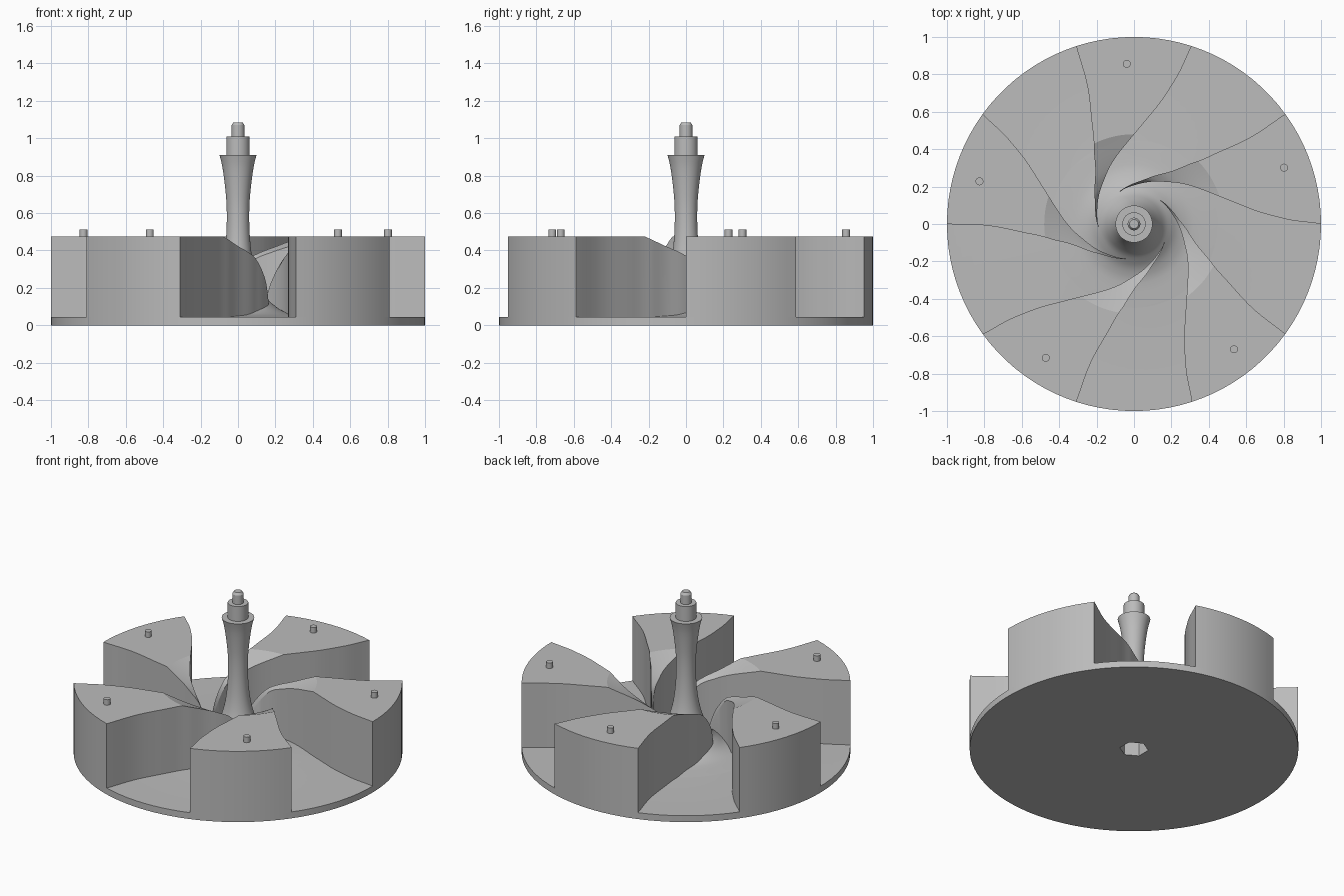
import bpy, bmesh, math
from mathutils import Matrix

if "Cube" in bpy.data.objects:
    bpy.data.objects.remove(bpy.data.objects["Cube"], do_unlink=True)

grey = bpy.data.materials.new("plain_grey")
grey.use_nodes = True
grey.diffuse_color = (0.5, 0.5, 0.5, 1)
grey.node_tree.nodes["Principled BSDF"].inputs["Base Color"].default_value = (0.5, 0.5, 0.5, 1)

FLOOR, TOP = 0.043, 0.475
TIP, SHOULDER = 0.188, 0.48
BLADES = 5


def smooth(points, x):
    """Smooth curve through (x, y) points sorted by x."""
    n = len(points)

    def slope(i):
        a, b = points[max(i - 1, 0)], points[min(i + 1, n - 1)]
        return (b[1] - a[1]) / (b[0] - a[0])

    i = 0
    while i < n - 2 and x > points[i + 1][0]:
        i += 1
    (x0, y0), (x1, y1) = points[i], points[i + 1]
    h = x1 - x0
    t = min(max((x - x0) / h, 0), 1)
    return (y0 * (1 + 2 * t) * (1 - t) ** 2 + slope(i) * h * t * (1 - t) ** 2
            + y1 * t * t * (3 - 2 * t) + slope(i + 1) * h * t * t * (t - 1))


def make_object(name, bm):
    bmesh.ops.recalc_face_normals(bm, faces=bm.faces)
    mesh = bpy.data.meshes.new(name)
    bm.to_mesh(mesh)
    bm.free()
    obj = bpy.data.objects.new(name, mesh)
    bpy.context.collection.objects.link(obj)
    mesh.materials.append(grey)
    return obj


def shade(obj, degrees=20):
    bpy.ops.object.select_all(action='DESELECT')
    obj.select_set(True)
    bpy.context.view_layer.objects.active = obj
    bpy.ops.object.shade_smooth_by_angle(angle=math.radians(degrees))


def lathe(name, profile, sides):
    """Turn an (r, z) profile that starts and ends on the axis."""
    bm = bmesh.new()
    verts = [bm.verts.new((r, 0, z)) for r, z in profile]
    edges = [bm.edges.new(pair) for pair in zip(verts, verts[1:])]
    bmesh.ops.spin(bm, geom=verts + edges, cent=(0, 0, 0), axis=(0, 0, 1),
                   angle=math.tau, steps=sides, use_merge=True)
    bmesh.ops.remove_doubles(bm, verts=bm.verts, dist=1e-5)
    return make_object(name, bm)


# Base disc flowing into the flared spindle
neck = [(FLOOR, .45), (.055, .3), (.11, .19), (.17, .14), (.26, .1), (.36, .076),
        (.48, .063), (.6, .06), (.7, .065), (.85, .084), (.91, .099)]
profile = [(0, 0), (1, 0), (1, FLOOR)]
for i in range(49):
    z = FLOOR + (0.91 - FLOOR) * (i / 48) ** 2
    profile.append((smooth(neck, z), z))
profile += [(.0625, .91), (.0625, 1.01), (.034, 1.01), (.034, 1.07), (.024, 1.085), (0, 1.085)]
base = lathe("base_and_spindle", profile, 100)

# Hexagonal socket in the underside
bm = bmesh.new()
bmesh.ops.create_cone(bm, cap_ends=True, segments=6, radius1=.088, radius2=.088, depth=.3)
socket = make_object("socket_cutter", bm)
socket.hide_render = True
cut = base.modifiers.new("socket", 'BOOLEAN')
cut.object = socket
cut.operation = 'DIFFERENCE'
cut.solver = 'EXACT'
bpy.context.view_layer.objects.active = base
bpy.ops.object.modifier_apply(modifier=cut.name)
bpy.data.objects.remove(socket, do_unlink=True)
shade(base)

# Blade outline as angle in degrees by radius, and top height by radius
lead = [(TIP, 115), (.207, 90), (.246, 67), (.3, 48), (.435, 23), (.607, 8.5), (.8, 2.1), (1, 0)]
trail = [(TIP, 115), (.218, 90), (.25, 75), (.336, 56), (.456, 46), (.54, 42), (.75, 37), (1, 36)]
slope_top = [(TIP, .1), (.205, .24), (.235, .34), (.28, .385), (.345, .42), (SHOULDER, TOP)]
inner, outer, across = 24, 16, 10
radii = [TIP + (SHOULDER - TIP) * (i / inner) ** 1.7 for i in range(inner + 1)]
radii += [SHOULDER + (1 - SHOULDER) * (i + 1) / outer for i in range(outer)]


def blade(turn):
    bm = bmesh.new()
    layers = []
    for is_top in (True, False):
        rows = []
        for r in radii:
            z = FLOOR
            if is_top:
                z = TOP if r >= SHOULDER else smooth(slope_top, r)
            a, b = smooth(lead, r), smooth(trail, r)
            row = []
            for j in range(across + 1):
                angle = math.radians(a + (b - a) * j / across)
                row.append(bm.verts.new((r * math.cos(angle), r * math.sin(angle), z)))
            rows.append(row)
        layers.append(rows)
    top, low = layers
    for i in range(len(radii) - 1):
        for rows in layers:
            for j in range(across):
                bm.faces.new((rows[i][j], rows[i + 1][j], rows[i + 1][j + 1], rows[i][j + 1]))
        for j in (0, across):
            bm.faces.new((top[i][j], top[i + 1][j], low[i + 1][j], low[i][j]))
    for j in range(across):
        bm.faces.new((top[-1][j], top[-1][j + 1], low[-1][j + 1], low[-1][j]))
    bmesh.ops.remove_doubles(bm, verts=bm.verts, dist=1e-5)
    bmesh.ops.rotate(bm, verts=bm.verts, matrix=Matrix.Rotation(turn, 3, 'Z'))
    return bm


# Five curved blades, each with a locating pin
for k in range(BLADES):
    turn = math.tau * k / BLADES
    shade(make_object(f"blade_{k + 1}", blade(turn)))
    pin = lathe(f"pin_{k + 1}", [(0, .45), (.021, .45), (.021, .512), (0, .512)], 20)
    angle = turn + math.radians(20.6)
    pin.location = (.857 * math.cos(angle), .857 * math.sin(angle), 0)
    shade(pin)
